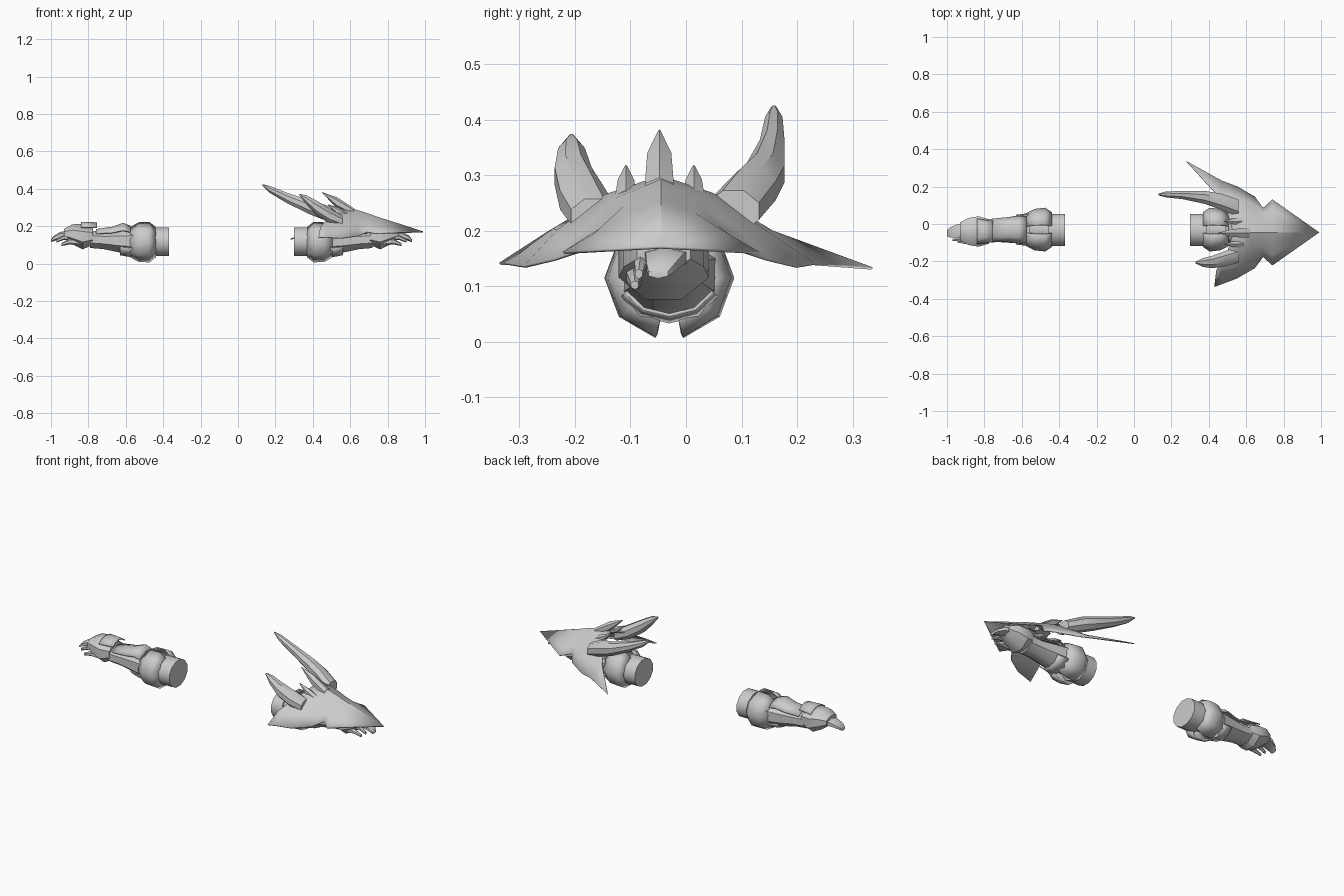
import bpy, bmesh, math

steel = bpy.data.materials.new("pale_grey")
steel.diffuse_color = (0.6, 0.6, 0.6, 1)


def finish(name, bm, angle=40, thick=0.0):
    """Turn a bmesh into a smooth-by-angle object, optionally given thickness."""
    bmesh.ops.remove_doubles(bm, verts=bm.verts, dist=1e-5)
    bmesh.ops.recalc_face_normals(bm, faces=bm.faces)
    mesh = bpy.data.meshes.new(name)
    bm.to_mesh(mesh)
    bm.free()
    mesh.materials.append(steel)
    mesh.shade_smooth()
    mesh.set_sharp_from_angle(angle=math.radians(angle))
    obj = bpy.data.objects.new(name, mesh)
    bpy.context.collection.objects.link(obj)
    if thick:
        mod = obj.modifiers.new("thickness", "SOLIDIFY")
        mod.thickness, mod.offset = thick, 0
    return obj


def skin(bm, rows, closed):
    """Bridge consecutive rows of vertices with quads."""
    for a, b in zip(rows, rows[1:]):
        n = len(a)
        for i in range(n if closed else n - 1):
            j = (i + 1) % n
            bm.faces.new((a[i], a[j], b[j], b[i]))


def loft(name, sections, sides=8, place=lambda x: x, arc=None, angle=40):
    """Loft (x, y, z, ry, rz) ellipses; arc=(start, end) degrees makes an open plate."""
    bm = bmesh.new()
    rows = []
    for x, y, z, ry, rz in sections:
        row = []
        for i in range(sides + (1 if arc else 0)):
            if arc:
                t = math.radians(arc[0] + (arc[1] - arc[0]) * i / sides)
            else:
                t = 2 * math.pi * (i + 0.5) / sides
            row.append(bm.verts.new((place(x), y + ry * math.cos(t), z + rz * math.sin(t))))
        rows.append(row)
    skin(bm, rows, not arc)
    if not arc:
        bm.faces.new(rows[0])
        bm.faces.new(rows[-1])
    return finish(name, bm, angle, 0.006 if arc else 0)


def gauntlet(side, place):
    """One armoured forearm and hand, from the cuff at the elbow to the fingertips."""
    def part(name, sections, **kw):
        loft(side + "_" + name, sections, place=place, **kw)

    part("cuff", [(.37, -.032, .117, .088, .08), (.46, -.032, .117, .088, .08)], sides=12)
    part("elbow_core", [(.45, -.03, .117, .07, .065), (.58, -.03, .12, .07, .062)], sides=10)
    # Two bulging plates wrap the front and back of the elbow
    bulge = [(.44, -.03, .115, .09, .08), (.475, -.03, .115, .114, .108),
             (.53, -.03, .115, .108, .106), (.575, -.03, .115, .085, .08)]
    part("elbow_plate_back", bulge, sides=4, arc=(-78, 78))
    part("elbow_plate_front", bulge, sides=4, arc=(102, 258))
    # Tapered forearm with overlapping plates
    part("forearm", [(.56, -.03, .12, .09, .078), (.64, -.03, .122, .078, .066),
                     (.72, -.034, .126, .068, .052), (.79, -.036, .13, .068, .05)], sides=8)
    part("forearm_top_plate", [(.575, -.03, .125, .085, .075), (.615, -.03, .125, .088, .09),
                               (.67, -.03, .125, .08, .07), (.76, -.034, .13, .074, .052)],
         sides=4, arc=(35, 145))
    part("forearm_lower_plate", [(.565, -.03, .118, .094, .082), (.63, -.03, .12, .086, .072)],
         sides=4, arc=(205, 335))
    # Domed hand guard with a raised rear lip
    part("hand_guard", [(.775, -.04, .147, .07, .05), (.83, -.04, .144, .088, .073),
                        (.885, -.04, .157, .078, .058), (.93, -.04, .16, .052, .028)], sides=8)
    part("hand_guard_lip", [(.755, -.04, .15, .072, .068), (.84, -.04, .147, .088, .073)],
         sides=4, arc=(40, 140))
    # Bent fingers, index finger and thumb
    part("fingers", [(.90, -.035, .152, .046, .022), (.95, -.038, .15, .04, .02),
                     (.985, -.045, .135, .03, .014), (1.0, -.05, .122, .02, .008)], sides=6)
    part("index_finger", [(.87, -.075, .135, .014, .016), (.93, -.082, .14, .012, .013),
                          (.97, -.085, .122, .008, .009)], sides=6)
    part("thumb", [(.84, -.085, .115, .018, .02), (.90, -.095, .118, .014, .015),
                   (.945, -.092, .102, .008, .008)], sides=6)


gauntlet("left", lambda u: -u)
gauntlet("right", lambda u: u - .07)

# Arched arrow-shaped shield over the right gauntlet.
# Each row holds centre, shoulder, side and edge as (x, offset from the midline, z).
MID = -.045
shield_rows = [
    [(.99, 0, .17)] * 4,
    [(.74, 0, .25), (.74, .06, .23), (.74, .12, .192), (.74, .175, .16)],
    [(.69, 0, .268), (.69, .065, .243), (.69, .10, .208), (.69, .13, .168)],
    [(.62, 0, .29), (.62, .085, .255), (.635, .15, .19), (.645, .19, .148)],
    [(.56, 0, .297), (.55, .10, .263), (.54, .185, .20), (.55, .245, .135)],
    [(.53, 0, .29), (.50, .10, .258), (.46, .195, .20), (.47, .275, .14)],
    [(.53, 0, .29), (.50, .10, .258), (.44, .205, .195), None],
]
wing_tips = {-1: (.43, .29, .14), 1: (.28, .38, .132)}
bm = bmesh.new()
grid = []
for row in shield_rows:
    pts = []
    for s, order in ((-1, (3, 2, 1, 0)), (1, (1, 2, 3))):
        for k in order:
            x, d, z = row[k] or wing_tips[s]
            pts.append(bm.verts.new((x, MID + s * d, z)))
    grid.append(pts)
skin(bm, grid, False)
bmesh.ops.remove_doubles(bm, verts=bm.verts, dist=1e-5)
bmesh.ops.dissolve_degenerate(bm, edges=bm.edges, dist=1e-5)
finish("shield", bm, 35, .005)

# Two large horns sweeping back from the shield shoulders
loft("long_horn", [(.56, .085, .235, .05, .04), (.47, .118, .272, .047, .045),
                   (.38, .142, .302, .038, .04), (.26, .155, .352, .024, .03),
                   (.17, .158, .397, .017, .02), (.13, .158, .421, .005, .005)])
loft("short_horn", [(.56, -.165, .225, .045, .035), (.49, -.185, .255, .045, .045),
                    (.42, -.203, .298, .036, .042), (.37, -.206, .338, .026, .028),
                    (.33, -.206, .368, .006, .006)])

# Three spikes on the rear crest
loft("centre_spike", [(.62, -.048, .275, .03, .02), (.53, -.048, .325, .025, .03),
                      (.45, -.048, .38, .002, .002)], sides=6)
for name, y in (("front_spike", -.108), ("back_spike", .014)):
    loft(name, [(.59, y, .255, .022, .018), (.53, y, .282, .017, .02),
                (.48, y, .316, .002, .002)], sides=6)
